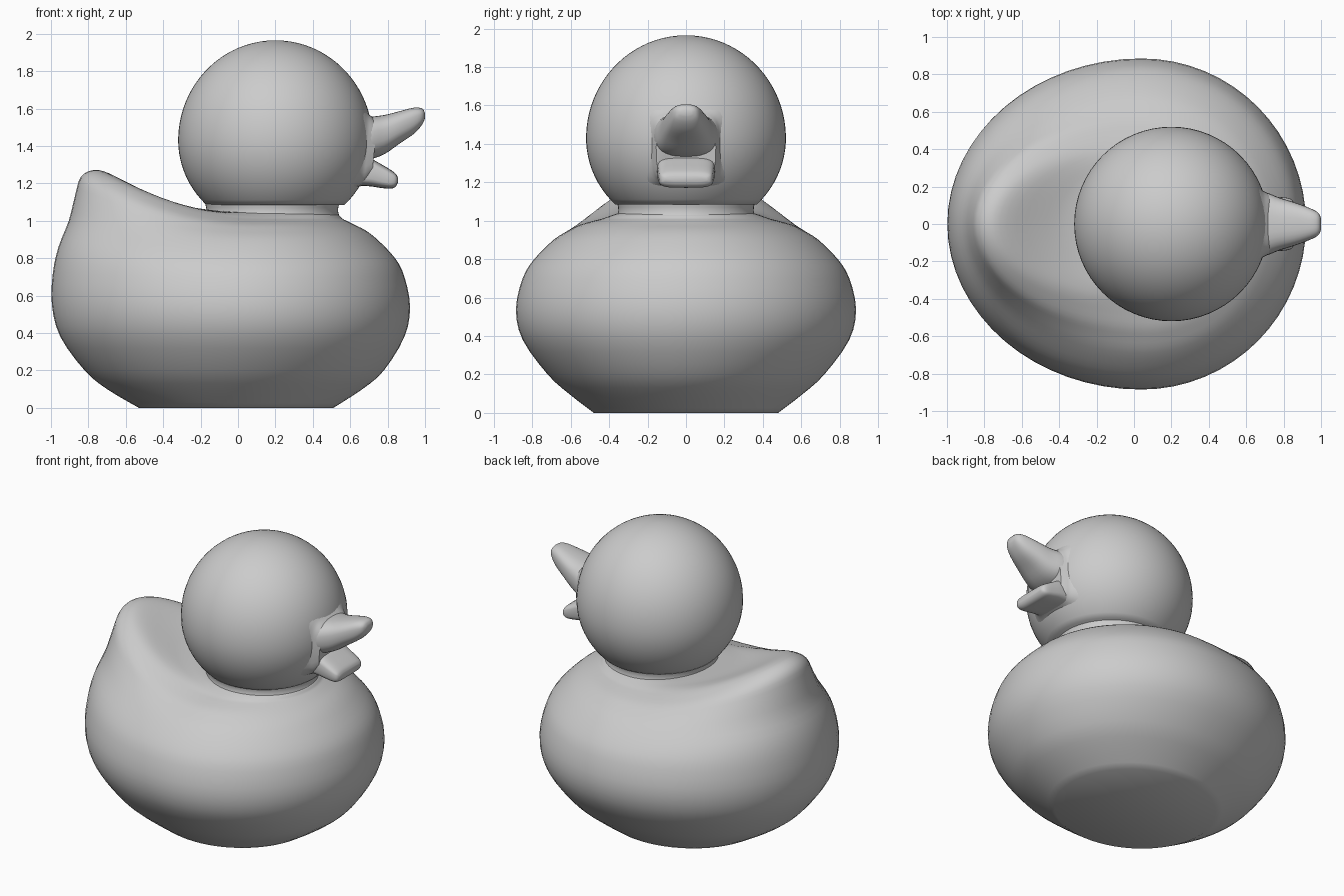
import bpy, bmesh
from math import sin, cos, pi, radians, sqrt

if "Cube" in bpy.data.objects:
    bpy.data.objects.remove(bpy.data.objects["Cube"])


def loft(name, rings, angle=50):
    """Skin a stack of equal-length point rings and cap both ends."""
    bm = bmesh.new()
    vr = [[bm.verts.new(p) for p in ring] for ring in rings]
    n = len(vr[0])
    for a, b in zip(vr, vr[1:]):
        for i in range(n):
            j = (i + 1) % n
            bm.faces.new((a[i], a[j], b[j], b[i]))
    bm.faces.new(vr[0])
    bm.faces.new(vr[-1])
    bmesh.ops.recalc_face_normals(bm, faces=bm.faces)
    me = bpy.data.meshes.new(name)
    bm.to_mesh(me)
    bm.free()
    ob = bpy.data.objects.new(name, me)
    bpy.context.collection.objects.link(ob)
    bpy.ops.object.select_all(action='DESELECT')
    ob.select_set(True)
    bpy.context.view_layer.objects.active = ob
    bpy.ops.object.shade_smooth_by_angle(angle=radians(angle))
    return ob


def refine(rows, k=3):
    """Catmull-Rom interpolation of table rows."""
    out = []
    for i in range(len(rows) - 1):
        quad = zip(rows[max(i - 1, 0)], rows[i], rows[i + 1], rows[min(i + 2, len(rows) - 1)])
        quad = list(quad)
        for s in range(k):
            t = s / k
            out.append([b + .5 * t * (c - a + t * (2 * a - 5 * b + 4 * c - d + t * (3 * (b - c) + d - a)))
                        for a, b, c, d in quad])
    return out + [list(rows[-1])]


def body_ring(z, rear, front, half, mid, rear_z, n=64):
    pts = []
    for i in range(n):
        a = 2 * pi * i / n
        c = cos(a)
        r = front - mid if c > 0 else mid - rear
        lift = (rear_z - z) * max(0, -c) ** 1.9
        pts.append((mid + r * c, half * sin(a), z + lift))
    return pts


def bill_ring(x, bottom, top, half, power=3, shear=0, n=32):
    pts = []
    zc, h = (bottom + top) / 2, (top - bottom) / 2
    for i in range(n):
        a = 2 * pi * i / n
        c, s = cos(a), sin(a)
        y = half * abs(c) ** (2 / power) * (1 if c > 0 else -1)
        z = zc + h * abs(s) ** (2 / power) * (1 if s > 0 else -1)
        pts.append((x + shear * (z - 1.38), y, z))
    return pts


# Body with the raised tail: z, rear x, front x, half width, widest x, rear z
body = [
    (0, -.53, .51, .48, 0, 0),
    (.1, -.70, .665, .61, .01, .1),
    (.2, -.82, .78, .72, .02, .2),
    (.38, -.95, .89, .85, .04, .38),
    (.54, -.995, .92, .885, .04, .55),
    (.7, -.99, .89, .85, .04, .72),
    (.8, -.96, .84, .79, .04, .86),
    (.9, -.905, .745, .69, .05, 1.0),
    (.95, -.87, .68, .61, .06, 1.14),
    (.98, -.84, .62, .55, .07, 1.235),
    (1.0, -.77, .58, .48, .09, 1.272),
    (1.01, -.68, .56, .44, .11, 1.25),
    (1.02, -.52, .55, .41, .14, 1.165),
    (1.03, -.36, .54, .38, .17, 1.095),
    (1.04, -.17, .52, .35, .18, 1.06),
]
loft("body", [body_ring(*r) for r in refine(body)])

# Neck
loft("neck", [body_ring(z, .183 - r, .183 + r, r, .183, z)
              for z, r in ((1.0, .37), (1.03, .357), (1.05, .352), (1.07, .353), (1.1, .36))])

# Head, a slightly stretched ball cut flat underneath
head = []
for i in range(33):
    t = -.781 + (pi / 2 - .01 + .781) * i / 32
    z = 1.43 + sin(t) * (.535 if t > 0 else .49)
    r = .52 * cos(t)
    head.append(body_ring(z, .2 - r, .2 + r, r, .2, z))
loft("head", head)

# Flared bill base growing out of the face: x, bottom, top, half width
base = [(.5, 1.08, 1.70, .34), (.58, 1.13, 1.66, .29), (.64, 1.17, 1.61, .225),
        (.675, 1.185, 1.575, .185), (.70, 1.195, 1.555, .17), (.73, 1.23, 1.53, .155)]
loft("bill_base", [bill_ring(*r, power=4, shear=.1) for r in refine(base)])

# Upper and lower bill
upper = [(.62, 1.34, 1.54, .175), (.70, 1.33, 1.555, .17), (.78, 1.355, 1.565, .14),
         (.86, 1.41, 1.585, .115), (.94, 1.465, 1.605, .085), (.985, 1.515, 1.6, .06),
         (1.0, 1.55, 1.575, .03)]
loft("upper_bill", [bill_ring(*r, power=2.6) for r in refine(upper)])
lower = [(.6, 1.19, 1.34, .15), (.7, 1.185, 1.335, .15), (.77, 1.175, 1.30, .145),
         (.82, 1.172, 1.27, .14), (.845, 1.185, 1.25, .13), (.855, 1.205, 1.23, .11)]
loft("lower_bill", [bill_ring(*r, power=4) for r in refine(lower)])
